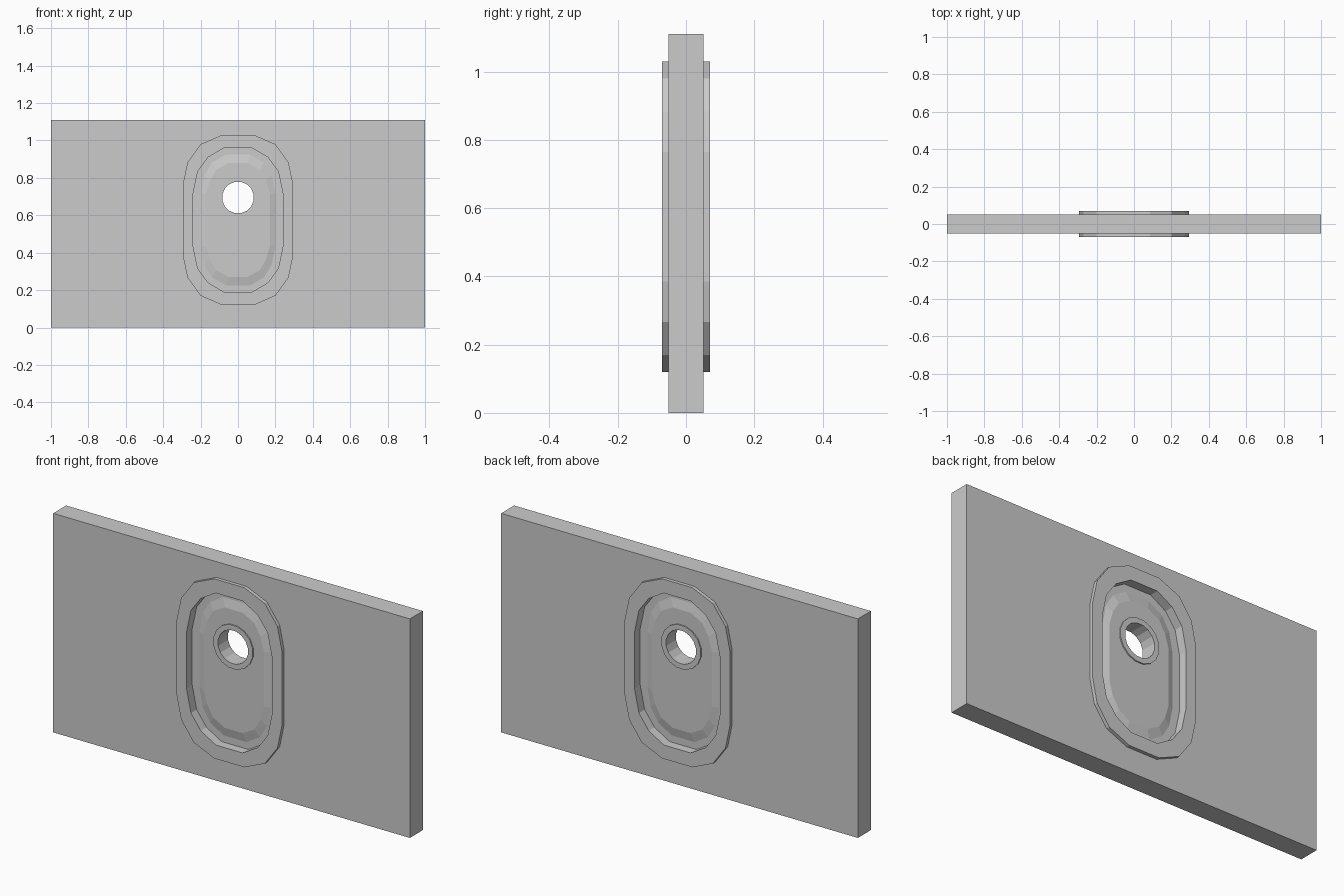
import bpy
import math

if "Cube" in bpy.data.objects:
    bpy.data.objects.remove(bpy.data.objects["Cube"])

CENTRE_Z = 0.575   # middle of the oval recess
HOLE_Z = 0.695


def oval(quarter):
    """16-sided loop, clockwise seen from the front, from one quarter."""
    right = quarter + [(x, -z) for x, z in reversed(quarter)]
    full = right + [(-x, z) for x, z in reversed(right)]
    return [(x, CENTRE_Z + z) for x, z in full]


def circle(r):
    angles = [math.radians(78.75 - 22.5 * i) for i in range(16)]
    return [(r * math.cos(a), HOLE_Z + r * math.sin(a)) for a in angles]


def strip(name, layers):
    """Bridge (loop, depth) layers on the front, then mirror to the back."""
    verts = [(x, -depth, z) for loop, depth in layers for x, z in loop]
    faces = []
    for k in range(len(layers) - 1):
        a, b = 16 * k, 16 * (k + 1)
        for i in range(16):
            j = (i + 1) % 16
            faces.append((a + i, b + i, b + j, a + j))
    mesh = bpy.data.meshes.new(name)
    mesh.from_pydata(verts, [], faces)
    ob = bpy.data.objects.new(name, mesh)
    bpy.context.collection.objects.link(ob)
    mod = ob.modifiers.new("back_side", 'MIRROR')
    mod.use_axis = (False, True, False)
    return ob


outer = oval([(.085, .455), (.20, .405), (.27, .308), (.295, .19)])
inner = oval([(.075, .385), (.16, .335), (.215, .26), (.24, .142)])
bevel_low = oval([(.065, .35), (.14, .305), (.18, .24), (.20, .14)])
bevel_top = oval([(.05, .305), (.115, .27), (.15, .21), (.17, .14)])
# Rectangle with 16 points matching the oval
half = [(.085, 1.11), (1, 1.11), (1, .883), (1, .765),
        (1, .385), (1, .267), (1, 0), (.085, 0)]
rect = half + [(-x, z) for x, z in reversed(half)]

# Flat main plate with oval opening
strip("plate", [(rect, 0), (rect, .052), (outer, .052)])

# Raised border around the recess
strip("oval_border", [(outer, .052), (outer, .07), (inner, .07), (inner, .024)])

# Sunken panel with a bevelled centre and rimmed through-hole
strip("recessed_panel", [
    (inner, .024), (bevel_low, .024), (bevel_top, .034),
    (circle(.112), .034), (circle(.112), .040),
    (circle(.085), .040), (circle(.085), 0)])
